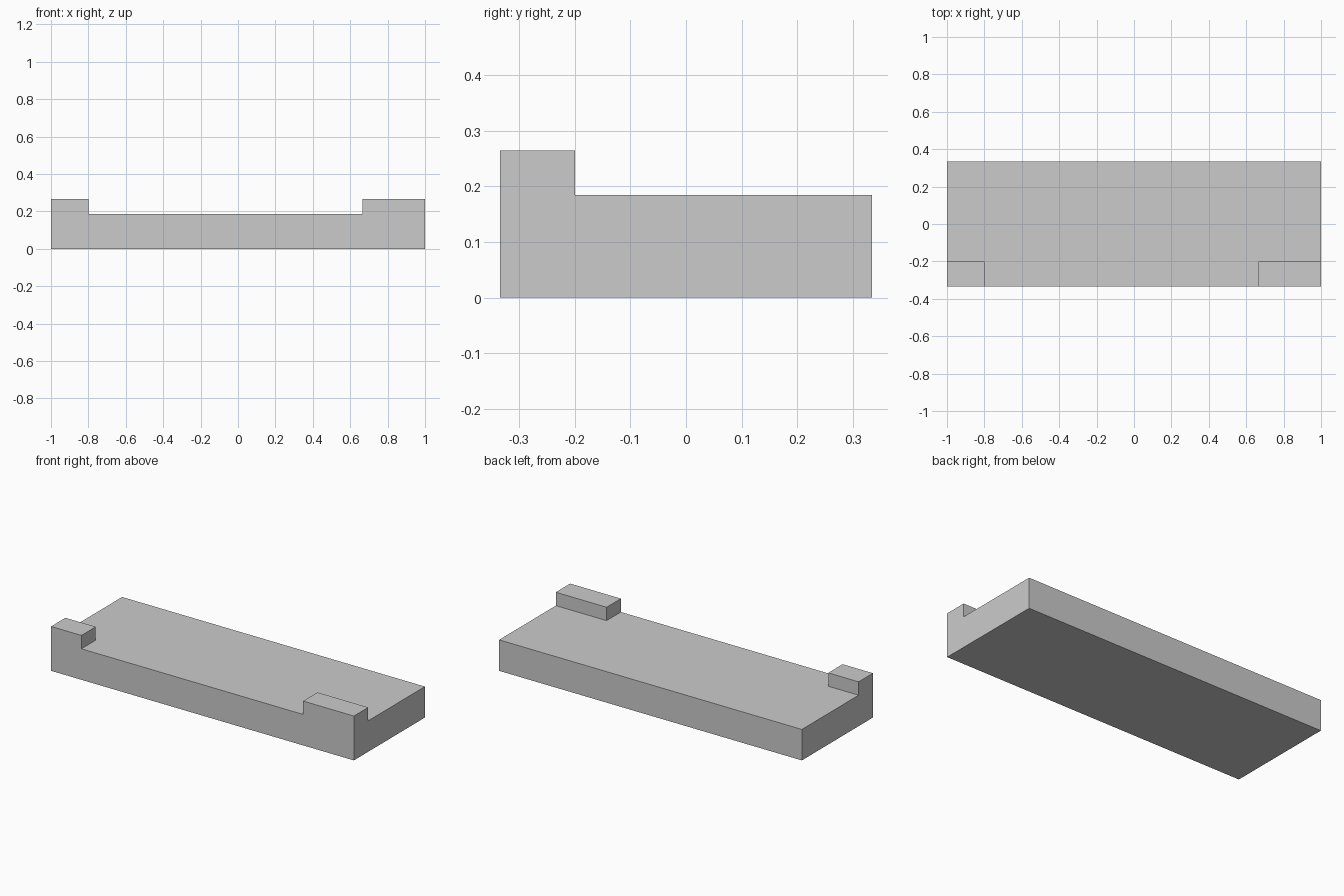
import bpy
import bmesh
from mathutils import Matrix, Vector

cube = bpy.data.objects.get("Cube")
if cube:
    bpy.data.objects.remove(cube)

LENGTH, DEPTH = 2.0, 0.67
SLAB_HEIGHT, BLOCK_HEIGHT = 0.185, 0.08
RIGHT_BLOCK_EDGE, LEFT_BLOCK_EDGE = -0.8, 0.665
BLOCK_BACK = -0.2

grey = bpy.data.materials.new("plain grey")
grey.use_nodes = True
colour = (0.6, 0.6, 0.6, 1)
grey.diffuse_color = colour
grey.node_tree.nodes["Principled BSDF"].inputs["Base Color"].default_value = colour

# Slab
bm = bmesh.new()
bmesh.ops.create_cube(bm, size=1, matrix=Matrix.Translation((0, 0, SLAB_HEIGHT / 2))
                      @ Matrix.Diagonal((LENGTH, DEPTH, SLAB_HEIGHT, 1)))

# Mark out the two front corners
for point, normal in (((RIGHT_BLOCK_EDGE, 0, 0), (1, 0, 0)),
                      ((LEFT_BLOCK_EDGE, 0, 0), (1, 0, 0)),
                      ((0, BLOCK_BACK, 0), (0, 1, 0))):
    bmesh.ops.bisect_plane(bm, geom=bm.verts[:] + bm.edges[:] + bm.faces[:],
                           plane_co=point, plane_no=normal)


def is_corner(face):
    c = face.calc_center_median()
    outer = c.x < RIGHT_BLOCK_EDGE or c.x > LEFT_BLOCK_EDGE
    return face.normal.z > 0.9 and outer and c.y < BLOCK_BACK


# Raise the corner blocks
bm.normal_update()
corners = [f for f in bm.faces if is_corner(f)]
raised = bmesh.ops.extrude_face_region(bm, geom=corners)["geom"]
bmesh.ops.translate(bm, vec=Vector((0, 0, BLOCK_HEIGHT)),
                    verts=[v for v in raised if isinstance(v, bmesh.types.BMVert)])
bmesh.ops.delete(bm, geom=[f for f in corners if f.is_valid], context="FACES_ONLY")

# Merge flat areas into single faces
bmesh.ops.dissolve_limit(bm, angle_limit=0.01, verts=bm.verts[:], edges=bm.edges[:])
bmesh.ops.recalc_face_normals(bm, faces=bm.faces[:])

mesh = bpy.data.meshes.new("slab_with_corner_blocks")
bm.to_mesh(mesh)
bm.free()
mesh.materials.append(grey)
slab = bpy.data.objects.new("slab_with_corner_blocks", mesh)
bpy.context.collection.objects.link(slab)
